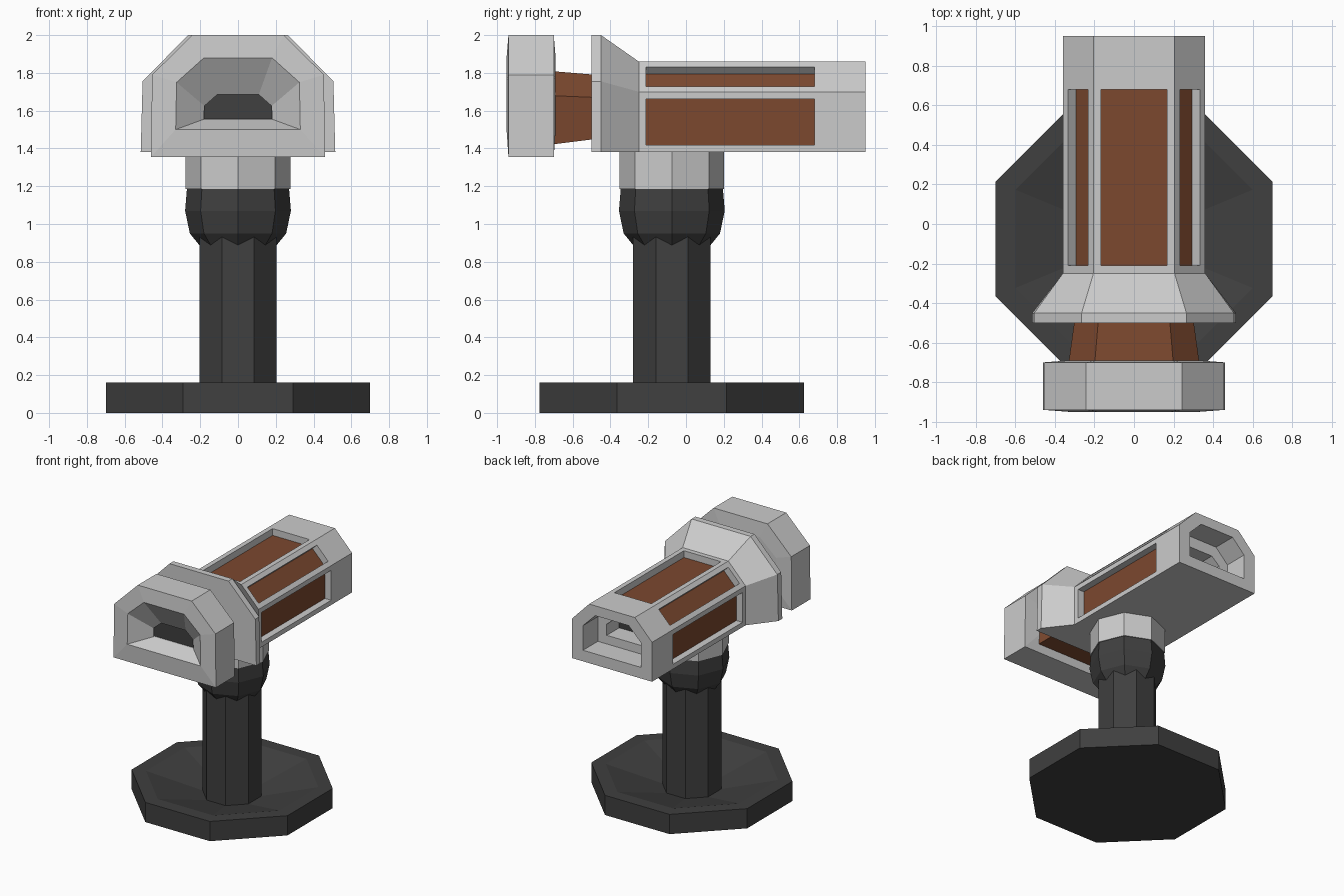
import bpy, bmesh, math

if "Cube" in bpy.data.objects:
    bpy.data.objects.remove(bpy.data.objects["Cube"])


def material(name, r, g, b):
    m = bpy.data.materials.new(name)
    m.diffuse_color = (r, g, b, 1)
    m.use_nodes = True
    m.node_tree.nodes["Principled BSDF"].inputs["Base Color"].default_value = m.diffuse_color
    return m


GREY = material("grey_metal", 0.8, 0.8, 0.8)
DARK = material("dark_metal", 0.05, 0.05, 0.05)
BROWN = material("brown_panel", 0.2, 0.065, 0.028)
CY = -0.075  # stand axis


def skin(name, rings, mats, end_mat=0, window_band=None):
    """Bridge equal-size rings, cap both ends, optionally recess windows in one band."""
    bm = bmesh.new()
    vs = [[bm.verts.new(p) for p in ring] for ring in rings]
    n = len(vs[0])
    bands = []
    for a, b in zip(vs, vs[1:]):
        bands.append([bm.faces.new((a[i], a[(i + 1) % n], b[(i + 1) % n], b[i]))
                      for i in range(n)])
    bm.faces.new(vs[0])
    bm.faces.new(vs[-1]).material_index = end_mat
    bmesh.ops.recalc_face_normals(bm, faces=bm.faces[:])
    if window_band is not None:
        panes = bands[window_band][1:]  # every side except the underside
        bmesh.ops.inset_individual(bm, faces=panes, thickness=0.055)
        bmesh.ops.inset_individual(bm, faces=panes, thickness=0.0002, depth=-0.055)
        for f in panes:
            f.material_index = 1
    mesh = bpy.data.meshes.new(name)
    bm.to_mesh(mesh)
    bm.free()
    for m in mats:
        mesh.materials.append(m)
    ob = bpy.data.objects.new(name, mesh)
    bpy.context.collection.objects.link(ob)
    return ob


def arch(y, wb, ws, wt, z0, z1, z2):
    """Box section with chamfered top corners, standing at y."""
    return [(x, y, z) for x, z in ((-wb, z0), (wb, z0), (ws, z1),
                                   (wt, z2), (-wt, z2), (-ws, z1))]


def octagon(r, z, phase):
    return [(r * math.cos(phase + i * math.pi / 4),
             CY + r * math.sin(phase + i * math.pi / 4), z) for i in range(8)]


FLAT = math.pi / 8           # flats face the axes
K = 1 / math.cos(FLAT)       # apothem to corner radius

# Stand: dished base, post, ball joint and collar
skin("base", [octagon(r * K, z, FLAT) for r, z in
              ((0.70, 0), (0.70, 0.16), (0.60, 0.16), (0.19, 0.04))], [DARK])
skin("post", [octagon(0.205 * K, z, FLAT) for z in (0.03, 1.0)], [DARK])
skin("ball_joint", [octagon(r, z, 0) for r, z in
                    ((0.19, 0.87), (0.255, 0.95), (0.28, 1.07), (0.27, 1.19))], [DARK])
skin("collar", [octagon(0.277, z, 0) for z in (1.185, 1.40)], [GREY])

# Main housing: flared front, windowed barrel, stepped rear opening
flare = (0.515, 0.505, 0.265, 1.38, 1.755, 2.0)
barrel = (0.36, 0.36, 0.205, 1.38, 1.70, 1.86)
rear_hole = (0.26, 0.26, 0.15, 1.47, 1.67, 1.78)
inner_hole = (0.18, 0.18, 0.11, 1.54, 1.63, 1.69)
skin("housing", [arch(-0.50, *flare), arch(-0.45, *flare), arch(-0.25, *barrel),
                 arch(0.72, *barrel), arch(0.95, *barrel), arch(0.95, *rear_hole),
                 arch(0.76, *rear_hole), arch(0.76, *inner_hole),
                 arch(0.60, *inner_hole)],
     [GREY, BROWN, DARK], end_mat=2, window_band=2)

# Neck between housing and front cap
skin("neck", [arch(-0.72, 0.333, 0.333, 0.20, 1.42, 1.68, 1.81),
              arch(-0.48, 0.30, 0.30, 0.18, 1.45, 1.67, 1.79)], [BROWN])

# Front cap with tapered opening
cap = (0.46, 0.455, 0.242, 1.355, 1.79, 2.0)
mouth = (0.33, 0.325, 0.18, 1.50, 1.75, 1.88)
throat = (0.18, 0.178, 0.11, 1.555, 1.625, 1.685)
skin("front_cap", [arch(-0.69, *mouth), arch(-0.70, *cap), arch(-0.94, *cap),
                   arch(-0.95, *mouth), arch(-0.83, *throat), arch(-0.815, *throat)],
     [GREY, DARK], end_mat=1)
